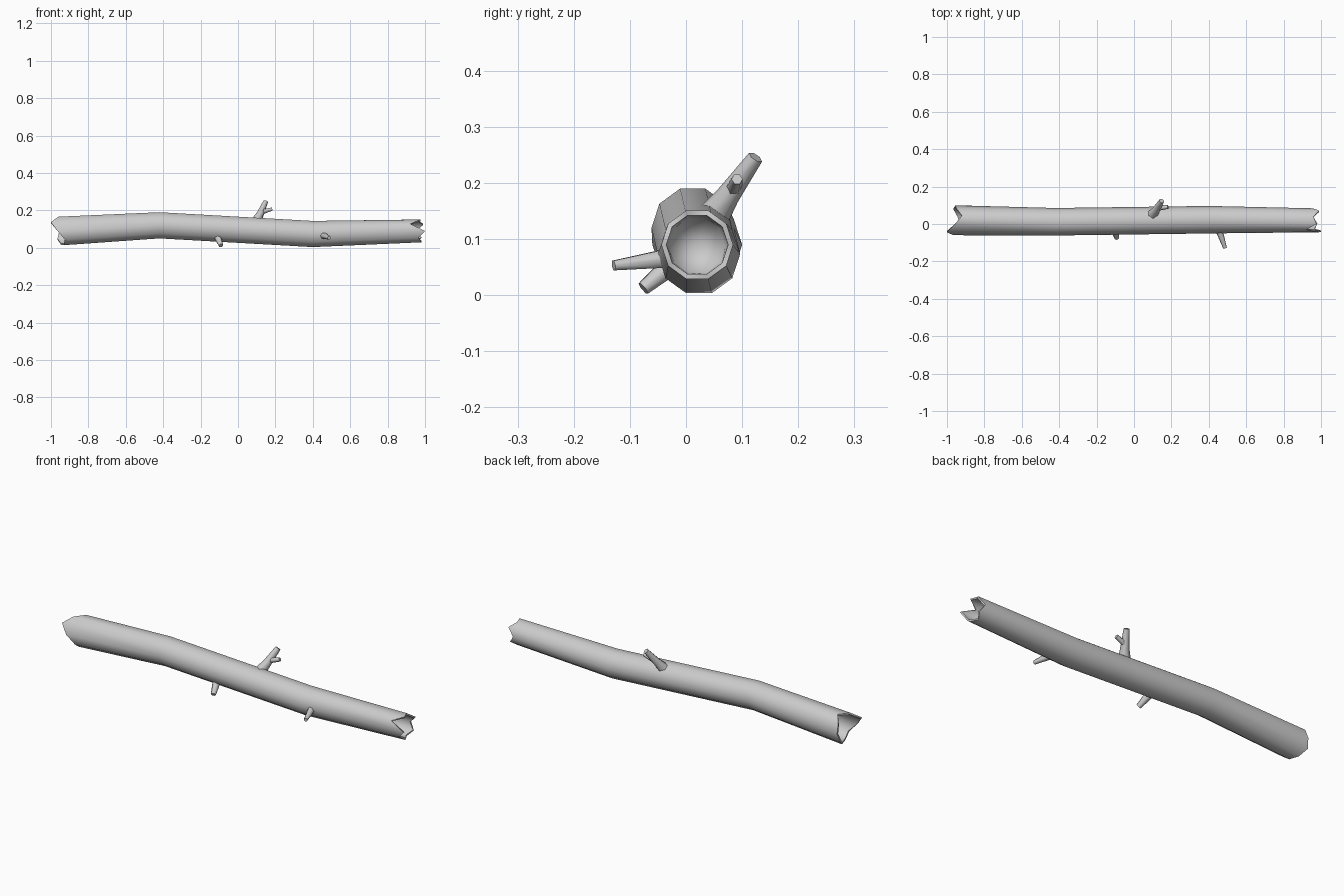
import bpy, bmesh, math
from mathutils import Vector

if "Cube" in bpy.data.objects:
    bpy.data.objects.remove(bpy.data.objects["Cube"])

N = 10

def finish(bm, name, angle=None):
    bmesh.ops.recalc_face_normals(bm, faces=bm.faces)
    for f in bm.faces:
        f.smooth = True
    me = bpy.data.meshes.new(name)
    bm.to_mesh(me)
    bm.free()
    ob = bpy.data.objects.new(name, me)
    bpy.context.collection.objects.link(ob)
    if angle:
        bpy.context.view_layer.objects.active = ob
        ob.select_set(True)
        bpy.ops.object.shade_smooth_by_angle(angle=math.radians(angle))
        ob.select_set(False)
    return ob

def bridge(bm, a, b):
    n = len(a)
    for i in range(n):
        bm.faces.new((a[i], a[(i + 1) % n], b[(i + 1) % n], b[i]))

# jagged end positions for the ten corners, counted from +y towards +z
left_x = [-.955, -.95, -.92, -.96, -1.0, -.965, -.925, -.93, -.945, -.965]
right_x = [.955, .99, .96, .975, .92, 1.0, .965, .98, .96, .98]

# log: cavity floor, inner wall, rim, outer bark, and the same at the other end
rings = [  # x (or list of x), centre y, centre z, radius
    ([-.83] * N, .018, .095, .064),
    (left_x, .02, .09, .071),
    (left_x, .02, .09, .080),
    ([-.42] * N, .012, .12, .0735),
    ([.40] * N, .023, .0735, .0735),
    (right_x, .02, .09, .064),
    (right_x, .02, .09, .055),
    ([.85] * N, .02, .088, .050),
]
bm = bmesh.new()
loops = []
for xs, cy, cz, r in rings:
    loops.append([bm.verts.new((xs[i], cy + r * math.cos(math.tau * i / N),
                                cz + r * math.sin(math.tau * i / N)))
                  for i in range(N)])
for a, b in zip(loops, loops[1:]):
    bridge(bm, a, b)
for loop, tip in ((loops[0], (-.80, .018, .096)), (loops[-1], (.82, .02, .087))):
    c = bm.verts.new(tip)
    for i in range(N):
        bm.faces.new((loop[i], loop[(i + 1) % N], c))
for k in (1, 2, 5, 6):  # crisp rim edges
    for i in range(N):
        bm.edges.get((loops[k][i], loops[k][(i + 1) % N])).smooth = False
finish(bm, "log")

# branch stubs: tapered tubes along a short path
def branch(name, path, sides=6):
    pts = [Vector(p[:3]) for p in path]
    q = (pts[-1] - pts[0]).to_track_quat('Z', 'Y')
    bm = bmesh.new()
    rs = []
    for p, (_, _, _, r) in zip(pts, path):
        rs.append([bm.verts.new(p + q @ Vector((r * math.cos(math.tau * i / sides),
                                                r * math.sin(math.tau * i / sides), 0)))
                   for i in range(sides)])
    for a, b in zip(rs, rs[1:]):
        bridge(bm, a, b)
    bm.faces.new(rs[0])
    bm.faces.new(rs[-1])
    finish(bm, name, 62)

branch("upper_branch", [(.095, .045, .135, .030), (.118, .075, .178, .021),
                        (.148, .124, .246, .014)])
branch("upper_twig", [(.125, .085, .19, .015), (.182, .091, .207, .010)])
branch("lower_stub", [(-.108, -.025, .055, .020), (-.091, -.076, .012, .013)])
branch("front_stub", [(.452, -.025, .067, .020), (.487, -.129, .053, .010)])
